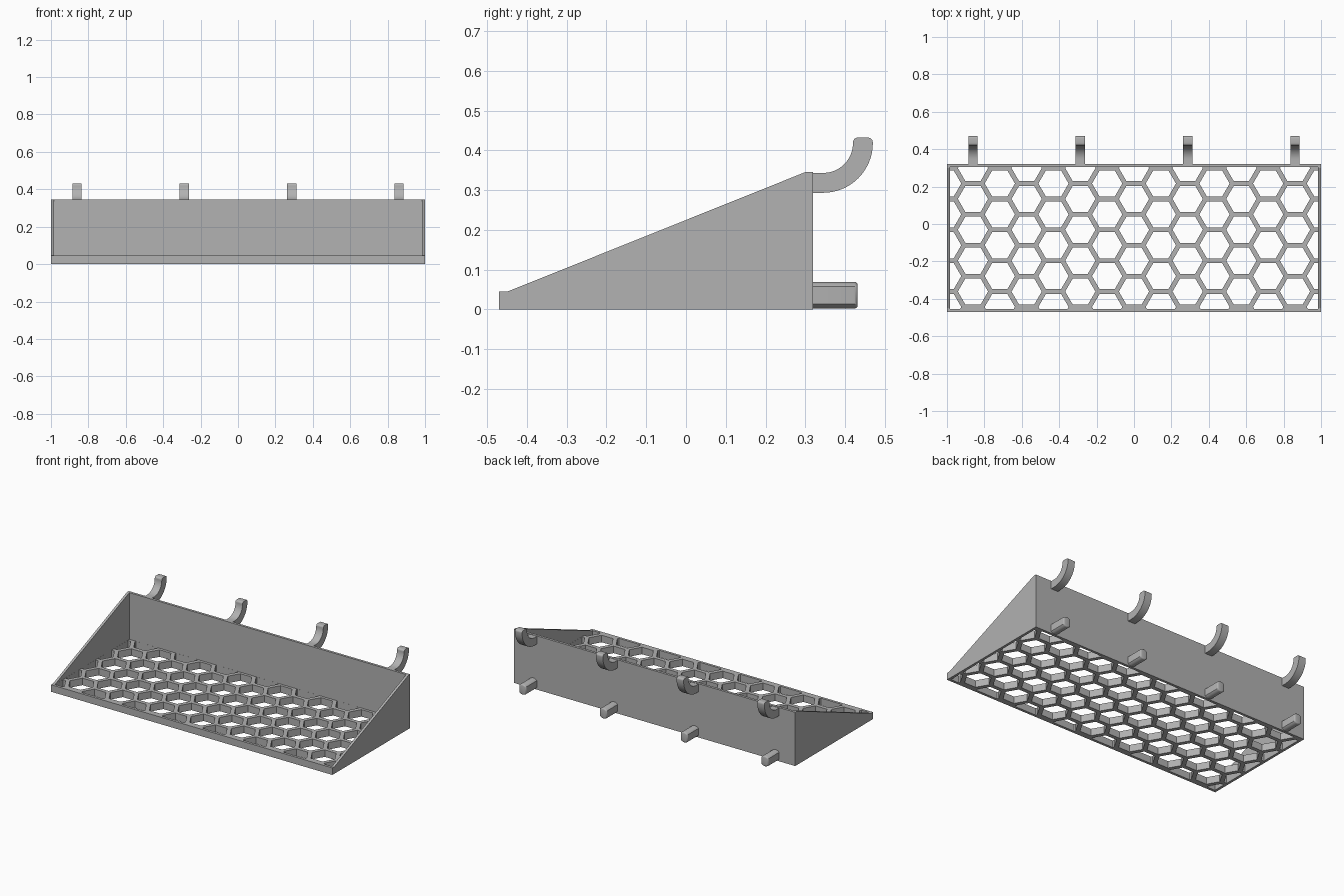
import bpy, bmesh, math
from mathutils import Vector

if "Cube" in bpy.data.objects:
    bpy.data.objects.remove(bpy.data.objects["Cube"], do_unlink=True)

grey = bpy.data.materials.new("plain grey")
grey.use_nodes = True
colour = (0.445, 0.445, 0.445, 1)
grey.diffuse_color = colour
grey.node_tree.nodes["Principled BSDF"].inputs["Base Color"].default_value = colour

FRONT, BACK = -0.47, 0.32
WALL, FLOOR = 0.016, 0.045
IN_X, IN_FRONT, IN_BACK = 1 - WALL, FRONT + WALL, BACK - WALL


def arc(cx, cy, r, a0, a1, n):
    angles = [math.radians(a0 + (a1 - a0) * i / n) for i in range(n + 1)]
    return [(cx + r * math.cos(a), cy + r * math.sin(a)) for a in angles]


def extrude_all(bm, vector):
    moved = bmesh.ops.extrude_face_region(bm, geom=bm.faces[:])["geom"]
    verts = [g for g in moved if isinstance(g, bmesh.types.BMVert)]
    bmesh.ops.translate(bm, verts=verts, vec=vector)
    bmesh.ops.recalc_face_normals(bm, faces=bm.faces[:])
    return [g for g in moved if isinstance(g, bmesh.types.BMFace)]


def finish(bm, name, smooth=False):
    mesh = bpy.data.meshes.new(name)
    bm.to_mesh(mesh)
    bm.free()
    mesh.materials.append(grey)
    ob = bpy.data.objects.new(name, mesh)
    bpy.context.collection.objects.link(ob)
    if smooth:
        bpy.ops.object.select_all(action="DESELECT")
        ob.select_set(True)
        bpy.context.view_layer.objects.active = ob
        bpy.ops.object.shade_smooth_by_angle(angle=math.radians(35))
    return ob


def prism(name, points, vector, smooth=False, end_bevel=0):
    bm = bmesh.new()
    bm.faces.new([bm.verts.new(p) for p in points])
    end = extrude_all(bm, Vector(vector))
    if end_bevel:
        edges = {e for f in end for e in f.edges}
        bmesh.ops.bevel(bm, geom=list(edges), offset=end_bevel, segments=3,
                        profile=0.5, affect="EDGES")
    return finish(bm, name, smooth)


def cut(target, cutter):
    cutter.hide_render = True
    cutter.hide_viewport = True
    cutter.display_type = "WIRE"
    mod = target.modifiers.new(cutter.name, "BOOLEAN")
    mod.operation = "DIFFERENCE"
    mod.solver = "EXACT"
    mod.object = cutter


# Tray body: wedge-shaped side profile, hollowed above the floor
side = [(FRONT, 0), (BACK, 0), (BACK, 0.345), (0.3, 0.345),
        (FRONT + 0.022, FLOOR), (FRONT, FLOOR)]
tray = prism("tray", [(-1, y, z) for y, z in side], (2, 0, 0))
opening = [(-IN_X, IN_FRONT, FLOOR), (IN_X, IN_FRONT, FLOOR),
           (IN_X, IN_BACK, FLOOR), (-IN_X, IN_BACK, FLOOR)]
cut(tray, prism("tray_hollow_cutter", opening, (0, 0, 1)))

# Honeycomb floor holes, trimmed to the inside of the walls
PITCH_X, PITCH_Y, BAR = 0.1435, 0.165, 0.025
radius = (PITCH_Y - BAR) / math.sqrt(3)
bm = bmesh.new()
for col in range(-7, 8):
    for row in range(-4, 3):
        cx = col * PITCH_X
        cy = 0.134 + row * PITCH_Y + (PITCH_Y / 2 if col % 2 else 0)
        ring = arc(cx, cy, radius, 0, 300, 5)
        bm.faces.new([bm.verts.new((x, y, -0.1)) for x, y in ring])
GAP = 0.0005
for co, no in (((IN_X - GAP, 0, 0), (1, 0, 0)), ((GAP - IN_X, 0, 0), (-1, 0, 0)),
               ((0, IN_BACK - GAP, 0), (0, 1, 0)), ((0, IN_FRONT + GAP, 0), (0, -1, 0))):
    bmesh.ops.bisect_plane(bm, geom=bm.verts[:] + bm.edges[:] + bm.faces[:],
                           plane_co=co, plane_no=no, clear_outer=True)
extrude_all(bm, Vector((0, 0, 0.25)))
cut(tray, finish(bm, "honeycomb_cutter"))

# Curved top hooks and flat-sided lower pegs along the back
HALF = 0.025
hook = ([(0.31, 0.293)] + arc(0.345, 0.418, 0.125, -90, 0, 16)
        + arc(0.458, 0.42, 0.012, 0, 90, 4) + arc(0.432, 0.42, 0.012, 90, 180, 4)
        + arc(0.345, 0.418, 0.075, 0, -90, 16) + [(0.31, 0.343)])
peg = arc(0, 0.0355, 0.0335, 41.7, 138.3, 10) + arc(0, 0.0355, 0.0335, 221.7, 318.3, 10)
for i, x in enumerate((-0.861, -0.287, 0.287, 0.861), 1):
    prism(f"top_hook_{i}", [(x - HALF, y, z) for y, z in hook], (2 * HALF, 0, 0), True)
    prism(f"lower_peg_{i}", [(x + px, 0.31, z) for px, z in peg], (0, 0.122, 0), True, 0.008)
